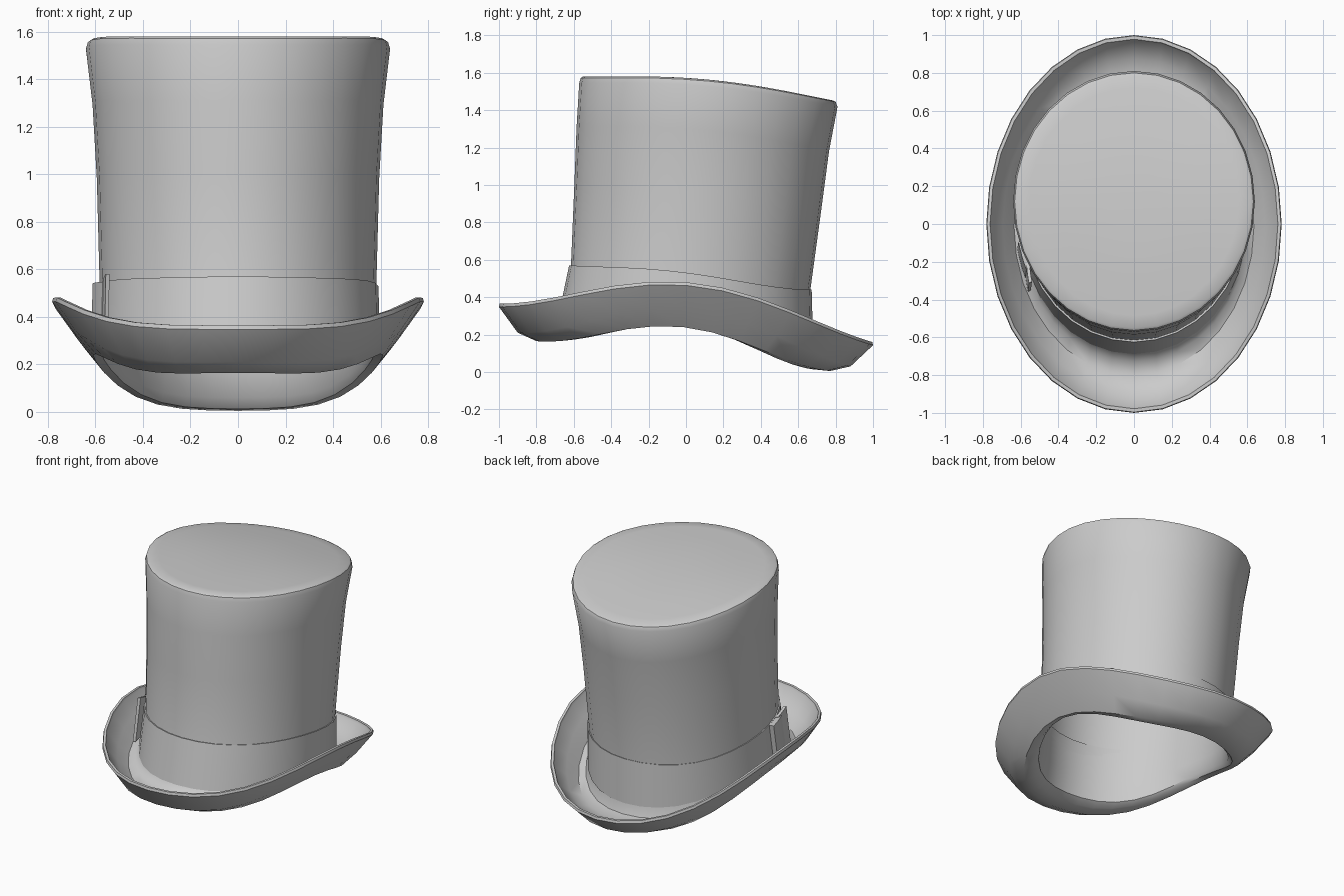
import bpy, bmesh, math
from mathutils import Vector

if "Cube" in bpy.data.objects:
    bpy.data.objects.remove(bpy.data.objects["Cube"])

N = 32
S = (-1, -0.5, 0, 0.5, 1)          # front .. back stations for ring heights


def height(zs, s):
    """Smooth height through five stations from front to back."""
    total = 0
    for i, z in enumerate(zs):
        for j in range(5):
            if j != i:
                z *= (s - S[j]) / (S[i] - S[j])
        total += z
    return total


def point(ring, a, k=1.0):
    front, back, rx, zs, dz = ring
    s = k * math.sin(a)
    return Vector((rx * k * math.cos(a), (front + back) / 2 + (back - front) / 2 * s,
                   height(zs, s) + dz))


def finish(bm, name, angle=38):
    bmesh.ops.recalc_face_normals(bm, faces=bm.faces)
    me = bpy.data.meshes.new(name)
    bm.to_mesh(me)
    bm.free()
    ob = bpy.data.objects.new(name, me)
    bpy.context.collection.objects.link(ob)
    bpy.ops.object.select_all(action='DESELECT')
    ob.select_set(True)
    bpy.context.view_layer.objects.active = ob
    bpy.ops.object.shade_smooth_by_angle(angle=math.radians(angle))
    return ob


def loft(name, rings, closed=False):
    """Skin a list of (ring, scale) loops; closed joins last to first, else caps."""
    bm = bmesh.new()
    loops = [[bm.verts.new(point(r, 2 * math.pi * i / N, k)) for i in range(N)]
             for r, k in rings]
    pairs = list(zip(loops, loops[1:]))
    if closed:
        pairs.append((loops[-1], loops[0]))
    for p, q in pairs:
        for i in range(N):
            j = (i + 1) % N
            bm.faces.new((p[i], p[j], q[j], q[i]))
    if not closed:
        bm.faces.new(loops[0])
        bm.faces.new(loops[-1])
    return finish(bm, name)


# Height curves, front to back
TOP = (1.58, 1.58, 1.563, 1.517, 1.452)
MID = (1.05, 1.05, 1.03, 0.985, 0.93)
BAND = (0.57, 0.557, 0.528, 0.475, 0.44)
BASE = (0.28, 0.31, 0.325, 0.25, 0.155)
RIM = (0.36, 0.435, 0.475, 0.35, 0.155)
ROLL = (0.21, 0.285, 0.335, 0.215, 0.03)
LOW = (0.165, 0.212, 0.24, 0.13, 0.005)
INNER = (0.20, 0.24, 0.27, 0.17, 0.06)
SWEAT = (0.34, 0.36, 0.36, 0.29, 0.21)

# Hat shell: crown top, crown wall, brim, rolled edge and hollow inside
top = (-0.55, 0.785, 0.617, TOP, 0)
under = (-0.53, 0.765, 0.60, TOP, -0.035)
shell = [(top, k) for k in (0.3, 0.65, 0.9, 1)]
shell += [(r, 1) for r in (
    (-0.563, 0.80, 0.632, TOP, -0.008),
    (-0.571, 0.81, 0.640, TOP, -0.035),
    (-0.585, 0.765, 0.612, TOP, -0.27),
    (-0.597, 0.725, 0.594, MID, -0.05),
    (-0.615, 0.665, 0.582, BAND, 0),
    (-0.675, 0.665, 0.585, BASE, 0),
    (-0.73, 0.70, 0.605, LOW, 0.063),
    (-0.80, 0.775, 0.635, LOW, 0.05),
    (-0.89, 0.875, 0.695, ROLL, 0.045),
    (-0.972, 0.972, 0.757, RIM, -0.012),
    (-0.978, 0.978, 0.762, RIM, 0.005),
    (-0.996, 0.996, 0.778, RIM, 0.005),
    (-1.0, 1.0, 0.782, RIM, -0.012),
    (-0.90, 0.88, 0.69, ROLL, 0),
    (-0.80, 0.77, 0.61, LOW, 0),
    (-0.71, 0.69, 0.575, LOW, 0.008),
    (-0.66, 0.65, 0.56, INNER, 0),
    (-0.635, 0.64, 0.55, SWEAT, 0),
    (-0.57, 0.70, 0.57, MID, -0.05))]
shell += [(under, k) for k in (1, 0.65, 0.3)]
loft("hat_shell", shell)

# Hat band wrapped round the crown
band_top = (-0.625, 0.672, 0.591, BAND, 0)
band_low = (-0.690, 0.680, 0.597, BASE, -0.02)
loft("hat_band", [(r, 1) for r in (
    band_top, band_low,
    (-0.665, 0.655, 0.575, BASE, -0.02),
    (-0.605, 0.655, 0.572, BAND, -0.005))], closed=True)


def strip(name, a0, a1, out0, out1, rise, steps=4, thick=0.015):
    """Curved piece of ribbon lying on the band between two angles."""
    bm = bmesh.new()
    cols = []
    for i in range(steps + 1):
        t = i / steps
        a = math.radians(a0 + (a1 - a0) * t)
        n = Vector((math.cos(a), math.sin(a), 0))
        out = out0 + (out1 - out0) * t
        hi, lo = point(band_top, a), point(band_low, a)
        hi.z += rise * t
        cols.append([bm.verts.new(p) for p in (
            lo + n * out, hi + n * out,
            hi + n * (out - thick), lo + n * (out - thick))])
    for p, q in zip(cols, cols[1:]):
        for k in range(4):
            m = (k + 1) % 4
            bm.faces.new((p[k], p[m], q[m], q[k]))
    bm.faces.new(cols[0])
    bm.faces.new(cols[-1])
    return finish(bm, name, 30)


# Flat side bow: knot strip and a flared ribbon end
strip("bow_knot", 190, 203, 0.03, 0.028, -0.005, thick=0.035)
strip("bow_tail", 200, 209, 0.015, 0.045, 0.025, thick=0.018)
